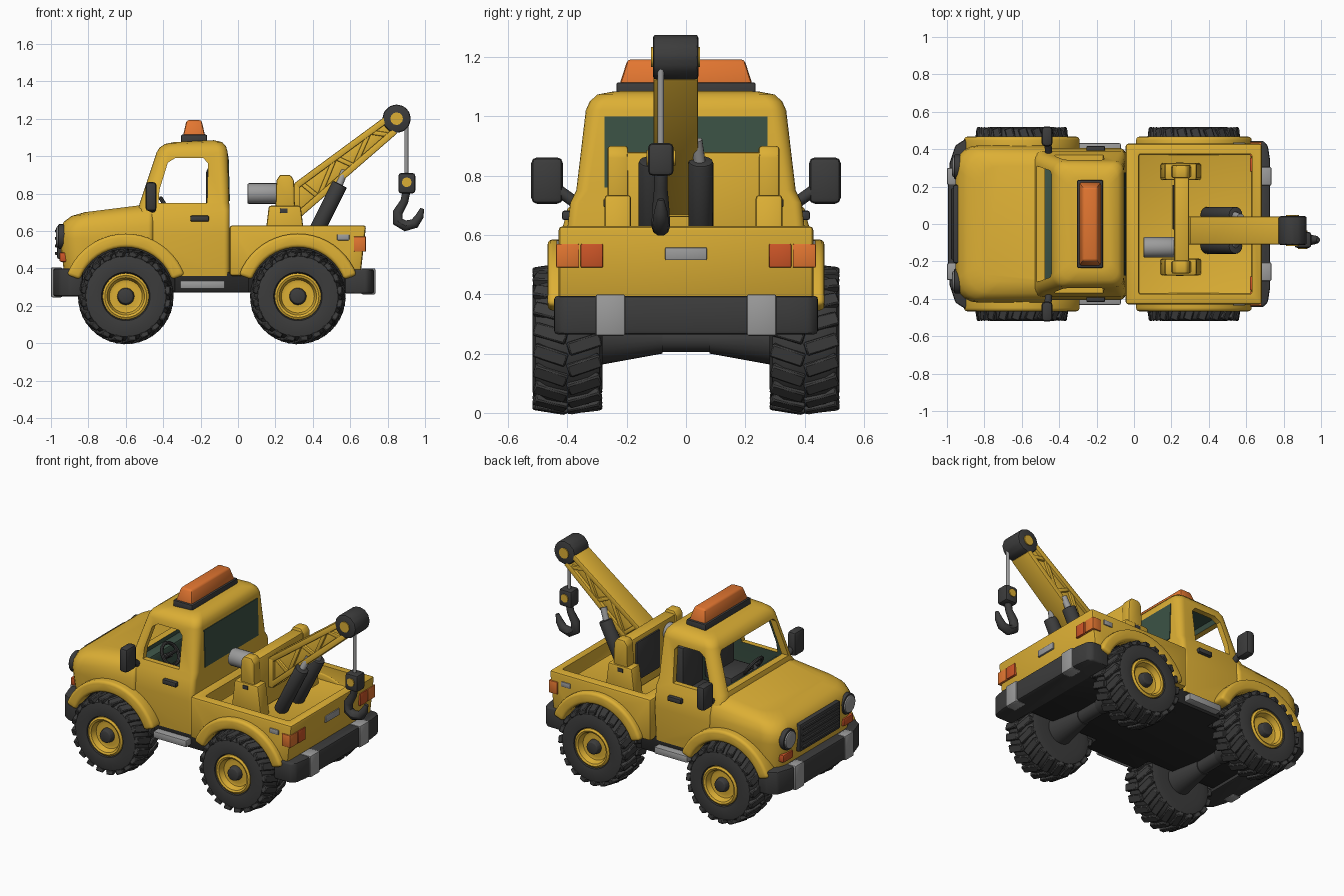
import bpy, bmesh, math
from mathutils import Vector, Matrix

if "Cube" in bpy.data.objects:
    bpy.data.objects.remove(bpy.data.objects["Cube"])

def material(name, rgb):
    m = bpy.data.materials.new(name)
    m.diffuse_color = (*rgb, 1)
    m.use_nodes = True
    m.node_tree.nodes["Principled BSDF"].inputs["Base Color"].default_value = m.diffuse_color
    return m

YEL = material("yellow_paint", (0.72, 0.43, 0.035))
DARK = material("charcoal_rubber", (0.045, 0.045, 0.045))
GLASS = material("dark_green_glass", (0.045, 0.085, 0.06))
ORANGE = material("orange_lamp", (0.76, 0.18, 0.03))
RED = material("red_lamp", (0.6, 0.09, 0.02))
GREY = material("grey_metal", (0.33, 0.33, 0.33))
BLACK = material("black_underbody", (0.02, 0.02, 0.02))
SHELL = [YEL, GLASS, BLACK]          # slots shared by body shells and their cutters
SIDES = ((1, "left"), (-1, "right"))

def finish(name, bm, mat, bevel=0, seg=2, idx=0):
    bmesh.ops.recalc_face_normals(bm, faces=bm.faces)
    if bevel:
        edges = [e for e in bm.edges if len(e.link_faces) == 2 and e.calc_face_angle() > 0.5]
        bmesh.ops.bevel(bm, geom=edges, offset=bevel, offset_type='OFFSET', segments=seg,
                        profile=0.5, affect='EDGES', clamp_overlap=True)
    for f in bm.faces:
        f.material_index = idx
    me = bpy.data.meshes.new(name)
    bm.to_mesh(me)
    bm.free()
    for m in (mat if isinstance(mat, list) else [mat]):
        me.materials.append(m)
    ob = bpy.data.objects.new(name, me)
    bpy.context.collection.objects.link(ob)
    return ob

def skin(name, rings, mat, bevel=0, seg=2, idx=0):
    """Join equal-length rings of points and cap both ends."""
    bm = bmesh.new()
    rs = [[bm.verts.new(p) for p in r] for r in rings]
    n = len(rs[0])
    for a, b in zip(rs, rs[1:]):
        for i in range(n):
            bm.faces.new((a[i], a[(i + 1) % n], b[(i + 1) % n], b[i]))
    bm.faces.new(rs[0])
    bm.faces.new(rs[-1])
    return finish(name, bm, mat, bevel, seg, idx)

def prism(name, pts, a, b, mat, axis='y', bevel=0, seg=2, idx=0):
    put = {'x': lambda p, t: (t, p[0], p[1]), 'y': lambda p, t: (p[0], t, p[1]),
           'z': lambda p, t: (p[0], p[1], t)}[axis]
    return skin(name, [[put(p, t) for p in pts] for t in (a, b)], mat, bevel, seg, idx)

def box(name, x, y, z, mat, bevel=0.008, idx=0):
    return prism(name, [(x[0], z[0]), (x[1], z[0]), (x[1], z[1]), (x[0], z[1])],
                 y[0], y[1], mat, bevel=bevel, idx=idx)

def loft(name, sections, mat, idx=0):
    """Sections: x0, x1, half width, z at front, z at back, front radius, back radius."""
    rings = []
    for x0, x1, h, zf, zb, rf, rb in sections:
        ring = []
        for cx, cy, r, a0 in ((x1 - rb, h - rb, rb, 0), (x0 + rf, h - rf, rf, 90),
                              (x0 + rf, rf - h, rf, 180), (x1 - rb, rb - h, rb, 270)):
            for k in range(6):
                a = math.radians(a0 + 18 * k)
                x = cx + r * math.cos(a)
                ring.append((x, cy + r * math.sin(a), zf + (zb - zf) * (x - x0) / (x1 - x0)))
        rings.append(ring)
    return skin(name, rings, mat, idx=idx)

def cyl(name, p0, p1, r, mat, n=24, r2=None, bevel=0):
    p0, p1 = Vector(p0), Vector(p1)
    d = p1 - p0
    bm = bmesh.new()
    bmesh.ops.create_cone(bm, cap_ends=True, segments=n, radius1=r, radius2=r if r2 is None else r2,
                          depth=d.length, matrix=Matrix.Translation((p0 + p1) / 2) @
                          d.to_track_quat('Z', 'Y').to_matrix().to_4x4())
    return finish(name, bm, mat, bevel)

def lathe(name, prof, x, s, mat, n=40):
    """Turn (radius, offset) points about a wheel's axle."""
    return skin(name, [[(x + r * math.cos(2 * math.pi * i / n), s * (0.40 + y),
                         0.25 + r * math.sin(2 * math.pi * i / n)) for i in range(n)]
                       for r, y in prof], mat)

def cut(ob, cutter):
    m = ob.modifiers.new("cut", 'BOOLEAN')
    m.operation, m.solver, m.object = 'DIFFERENCE', 'EXACT', cutter
    bpy.context.view_layer.objects.active = ob
    bpy.ops.object.modifier_apply(modifier=m.name)

# Body shells: bonnet, cab, bed
bonnet = loft("bonnet", [(-0.93, -0.45, 0.40, 0.38, 0.38, 0.10, 0.03), (-0.955, -0.45, 0.42, 0.56, 0.56, 0.12, 0.03),
                         (-0.95, -0.45, 0.415, 0.61, 0.63, 0.12, 0.03), (-0.93, -0.45, 0.40, 0.65, 0.69, 0.12, 0.03),
                         (-0.89, -0.45, 0.37, 0.68, 0.725, 0.12, 0.03), (-0.82, -0.46, 0.31, 0.70, 0.745, 0.10, 0.03)], SHELL)
cab = loft("cab", [(-0.52, -0.045, 0.39, 0.36, 0.36, 0.03, 0.03), (-0.53, -0.045, 0.405, 0.58, 0.58, 0.04, 0.03),
                   (-0.535, -0.045, 0.39, 0.71, 0.71, 0.05, 0.03), (-0.525, -0.047, 0.37, 0.75, 0.75, 0.06, 0.04),
                   (-0.435, -0.055, 0.338, 1.02, 1.02, 0.06, 0.05), (-0.42, -0.063, 0.325, 1.045, 1.05, 0.06, 0.05),
                   (-0.39, -0.085, 0.30, 1.065, 1.075, 0.06, 0.05), (-0.34, -0.13, 0.25, 1.075, 1.085, 0.05, 0.05)], SHELL)
bed = prism("bed", [(-0.045, 0.36), (0.655, 0.36), (0.685, 0.63), (-0.045, 0.63)], -0.43, 0.43, SHELL, bevel=0.015)

# Cutters for the cabin, windows, bed well and wheel wells
room = loft("cabin_cutter", [(-0.49, -0.085, 0.35, 0.53, 0.53, 0.04, 0.03), (-0.48, -0.087, 0.335, 0.75, 0.75, 0.04, 0.03),
                             (-0.395, -0.095, 0.30, 1.03, 1.03, 0.04, 0.03)], SHELL, idx=1)
side_win = prism("side_window_cutter", [(-0.425, 0.75), (-0.165, 0.75), (-0.16, 0.96), (-0.185, 0.99),
                                        (-0.335, 0.99), (-0.375, 0.965), (-0.42, 0.82)], -0.6, 0.6, SHELL)
screen = prism("windscreen_cutter", [(-0.31, 0.765), (0.31, 0.765), (0.285, 0.98), (0.265, 1.0),
                                     (-0.265, 1.0), (-0.285, 0.98)], -0.7, -0.3, SHELL, 'x')
well = box("bed_cutter", (0.025, 0.63), (-0.375, 0.375), (0.535, 0.8), SHELL, bevel=0.01)
cutters = [room, side_win, screen, well]
for c in (room, side_win, screen):
    cut(cab, c)
cut(bonnet, room)
cut(bed, well)
for x in (-0.60, 0.32):
    for s, side in SIDES:
        arch = [(x + 0.27 * math.cos(i * math.pi / 20), 0.25 + 0.27 * math.sin(i * math.pi / 20)) for i in range(40)]
        c = prism("wheel_well_cutter", arch, s * 0.27, s * 0.7, SHELL, idx=2)
        cutters.append(c)
        for ob in ((bonnet, cab) if x < 0 else (bed,)):
            cut(ob, c)
for c in cutters:
    bpy.data.objects.remove(c)

# Underbody
box("chassis", (-0.88, 0.65), (-0.272, 0.272), (0.27, 0.50), BLACK)
box("sill", (-0.34, 0.06), (-0.385, 0.385), (0.27, 0.38), BLACK)

# Wheels, arches, axles
for x, end in ((-0.60, "front"), (0.32, "rear")):
    cyl(end + "_axle", (x, -0.32, 0.25), (x, 0.32, 0.25), 0.045, DARK)
    for s, side in SIDES:
        tag = f"{end}_{side}_"
        cyl(tag + "axle_cone", (x, s * 0.08, 0.25), (x, s * 0.30, 0.25), 0.05, DARK, r2=0.09)
        lathe(tag + "tyre", [(0.05, -0.10), (0.17, -0.118), (0.215, -0.108), (0.235, -0.07), (0.238, 0),
                             (0.235, 0.07), (0.215, 0.108), (0.17, 0.118), (0.13, 0.112), (0.122, 0.09), (0.115, 0.03)], x, s, DARK)
        lathe(tag + "rim", [(0.122, 0.05), (0.124, 0.108), (0.112, 0.116), (0.10, 0.11), (0.088, 0.075),
                            (0.07, 0.07), (0.02, 0.085)], x, s, YEL)
        cyl(tag + "hub", (x, s * 0.45, 0.25), (x, s * 0.512, 0.25), 0.052, DARK, 12, 0.04, 0.006)
        bm = bmesh.new()                                   # tread blocks
        for row in (-1, 1):
            for i in range(20):
                m = (Matrix.Translation((x, s * 0.40, 0.25)) @ Matrix.Rotation(math.radians(18 * i + 4.5 * row), 4, 'Y')
                     @ Matrix.Translation((0, row * 0.057, 0.233)) @ Matrix.Rotation(row * 0.3, 4, 'Z')
                     @ Matrix.Rotation(-row * 0.13, 4, 'X') @ Matrix.Diagonal((0.046, 0.115, 0.03, 1)))
                bmesh.ops.create_cube(bm, size=1, matrix=m)
        finish(tag + "tread", bm, DARK, 0.005, 1)
        angs = [math.radians(20 + 7 * i) for i in range(21)]
        ring = [(x + 0.335 * math.cos(a), 0.25 + 0.335 * math.sin(a)) for a in angs]
        ring += [(x + 0.262 * math.cos(a), 0.25 + 0.262 * math.sin(a)) for a in reversed(angs)]
        prism(tag + "arch", ring, s * 0.37, s * 0.467, YEL, bevel=0.018, seg=3)

# Bumpers with grey overriders
half = [(-0.83, 0.45), (-0.90, 0.455), (-0.955, 0.42), (-0.985, 0.33), (-0.995, 0.2)]
prism("front_bumper", half + [(x, -y) for x, y in reversed(half)], 0.25, 0.40, DARK, 'z', 0.012)
half = [(0.57, 0.445), (0.69, 0.445), (0.715, 0.42), (0.728, 0.34)]
prism("rear_bumper", half + [(x, -y) for x, y in reversed(half)], 0.265, 0.395, DARK, 'z', 0.012)

# Nose, lamps, door hardware on both sides
box("grille", (-0.968, -0.92), (-0.21, 0.21), (0.45, 0.63), DARK, 0.012)
for i in range(4):
    box("grille_bar", (-0.978, -0.95), (-0.19, 0.19), (0.472 + 0.04 * i, 0.488 + 0.04 * i), DARK, 0.004)
for s, side in SIDES:
    def sbox(name, x, y, z, mat, bevel=0.008):
        return box(f"{side}_{name}", x, (s * y[0], s * y[1]), z, mat, bevel)
    sbox("front_overrider", (-1.0, -0.94), (0.21, 0.30), (0.245, 0.405), GREY)
    sbox("rear_overrider", (0.66, 0.735), (0.205, 0.305), (0.26, 0.40), GREY)
    cyl(side + "_headlamp_ring", (-0.90, s * 0.305, 0.57), (-0.962, s * 0.305, 0.57), 0.066, DARK, bevel=0.006)
    cyl(side + "_headlamp", (-0.90, s * 0.305, 0.57), (-0.972, s * 0.305, 0.57), 0.055, GREY, bevel=0.01)
    sbox("indicator", (-0.955, -0.90), (0.26, 0.36), (0.435, 0.485), RED)
    sbox("tail_lamp", (0.62, 0.685), (0.28, 0.355), (0.49, 0.57), RED, 0.004)
    sbox("side_tail_lamp", (0.62, 0.683), (0.36, 0.438), (0.49, 0.57), ORANGE, 0.004)
    sbox("marker", (0.53, 0.595), (0.42, 0.437), (0.55, 0.582), GREY, 0.004)
    sbox("door_handle", (-0.255, -0.155), (0.38, 0.418), (0.65, 0.682), DARK)
    sbox("running_board", (-0.31, -0.07), (0.34, 0.432), (0.29, 0.335), GREY)
    sbox("mirror", (-0.495, -0.435), (0.415, 0.522), (0.705, 0.862), DARK, 0.02)
    cyl(side + "_mirror_arm", (-0.455, s * 0.36, 0.70), (-0.46, s * 0.43, 0.75), 0.02, DARK, 10)
    sbox("seat_cushion", (-0.30, -0.12), (0.04, 0.29), (0.54, 0.66), DARK, 0.025)
    sbox("seat_back", (-0.17, -0.09), (0.05, 0.27), (0.60, 0.94), DARK, 0.025)
box("number_plate", (0.66, 0.684), (-0.07, 0.07), (0.515, 0.558), GREY, 0.004)
prism("rear_window", [(-0.055, 0.76), (-0.043, 0.76), (-0.05, 1.0), (-0.062, 1.0)], -0.275, 0.275, GLASS)
box("dashboard", (-0.50, -0.42), (-0.33, 0.33), (0.60, 0.735), GLASS, 0.015)

# Steering wheel
bpy.ops.mesh.primitive_torus_add(location=(-0.375, -0.16, 0.715), rotation=(0, 1.0, 0), major_radius=0.07,
                                 minor_radius=0.011, major_segments=24, minor_segments=8)
bpy.context.object.name = "steering_wheel"
bpy.context.object.data.materials.append(DARK)
cyl("steering_column", (-0.44, -0.16, 0.67), (-0.37, -0.16, 0.715), 0.016, DARK, 10)
cyl("steering_spoke", (-0.375, -0.225, 0.715), (-0.375, -0.095, 0.715), 0.01, DARK, 8)

# Roof light bar
box("light_bar_base", (-0.305, -0.165), (-0.235, 0.235), (1.06, 1.115), DARK)
bar_ring = lambda dx, dy, z: [(-0.235 + a * dx, b * dy, z) for a, b in ((1, 1), (-1, 1), (-1, -1), (1, -1))]
skin("light_bar", [bar_ring(0.06, 0.225, 1.105), bar_ring(0.04, 0.197, 1.192)], ORANGE, 0.012)

# Crane frame and winch
for s, side in SIDES:
    y = 0.025 + s * 0.255
    prism(side + "_crane_foot", [(0.14, 0.53), (0.36, 0.53), (0.335, 0.735), (0.165, 0.735)], y - 0.045, y + 0.045, YEL, bevel=0.012)
    prism(side + "_crane_post", [(0.20, 0.70), (0.305, 0.70), (0.30, 0.87), (0.28, 0.90), (0.225, 0.90), (0.205, 0.87)],
          y - 0.035, y + 0.035, YEL, bevel=0.01)
    box(side + "_foot_plate", (0.225, 0.265), (y - 0.049, y + 0.049), (0.695, 0.72), DARK, 0.003)
box("crane_crossbeam", (0.215, 0.295), (-0.21, 0.26), (0.54, 0.88), YEL, 0.012)
box("crane_panel", (0.205, 0.23), (-0.03, 0.21), (0.60, 0.85), DARK)
cyl("winch", (0.05, -0.125, 0.80), (0.22, -0.125, 0.80), 0.055, GREY, bevel=0.008)

# Boom with ribs
def rib(name, p, q, w, h):
    p, q = Vector(p), Vector(q)
    n = Vector((-(q - p).y, (q - p).x)).normalized() * w / 2
    prism(name, [p - n, q - n, q + n, p + n], -0.035 - h, -0.035 + h, YEL, bevel=0.006)

prism("boom_web", [(0.27, 0.66), (0.32, 0.665), (0.84, 1.13), (0.81, 1.22), (0.32, 0.85), (0.27, 0.80)], -0.09, 0.02, YEL, bevel=0.01)
low, top = [Vector((0.31, 0.675)), Vector((0.84, 1.135))], [Vector((0.31, 0.84)), Vector((0.82, 1.215))]
rib("boom_lower_rail", *low, 0.035, 0.075)
rib("boom_upper_rail", *top, 0.035, 0.075)
for i in range(5):
    a, b = (low, top) if i % 2 else (top, low)
    rib("boom_rib", a[0].lerp(a[1], 0.05 + 0.18 * i), b[0].lerp(b[1], 0.23 + 0.18 * i), 0.025, 0.07)
rib("boom_root", (0.30, 0.66), (0.30, 0.85), 0.06, 0.075)
cyl("boom_head", (0.848, -0.112, 1.2), (0.848, 0.042, 1.2), 0.077, DARK, 12, bevel=0.012)
cyl("boom_head_pin", (0.848, -0.118, 1.2), (0.848, 0.048, 1.2), 0.034, YEL, 12)

# Lifting rams
for y, side in ((0.05, "left"), (-0.118, "right")):
    cyl(side + "_ram", (0.39, y, 0.54), (0.545, y, 0.85), 0.042, DARK, 16, bevel=0.008)
    cyl(side + "_ram_rod", (0.53, y, 0.82), (0.57, y * 0.7, 0.92), 0.02, GREY, 12)

# Cable, hook block and hook
cyl("cable", (0.90, -0.085, 0.90), (0.90, -0.085, 1.17), 0.011, GREY, 10)
box("hook_block", (0.857, 0.948), (-0.128, -0.042), (0.80, 0.91), DARK, 0.016)
cyl("hook_block_pin", (0.902, -0.134, 0.86), (0.902, -0.036, 0.86), 0.026, YEL, 12)
cu = bpy.data.curves.new("hook", 'CURVE')
cu.dimensions, cu.bevel_depth, cu.bevel_resolution, cu.use_fill_caps = '3D', 0.028, 3, True
path = [(0.90, 0.81, 0.8), (0.89, 0.76, 0.8), (0.855, 0.70, 1), (0.855, 0.65, 1.1), (0.895, 0.627, 1.1),
        (0.945, 0.64, 1), (0.972, 0.68, 0.8), (0.985, 0.72, 0.4)]
sp = cu.splines.new('POLY')
sp.points.add(len(path) - 1)
for pt, (x, z, r) in zip(sp.points, path):
    pt.co, pt.radius = (x, -0.085, z, 1), r
cu.materials.append(DARK)
hook = bpy.data.objects.new("hook", cu)
bpy.context.collection.objects.link(hook)
bpy.ops.object.select_all(action='DESELECT')
hook.select_set(True)
bpy.context.view_layer.objects.active = hook
bpy.ops.object.convert(target='MESH')

# Smooth shading with sharp edges kept
bpy.ops.object.select_all(action='SELECT')
bpy.ops.object.shade_smooth_by_angle(angle=math.radians(38))
